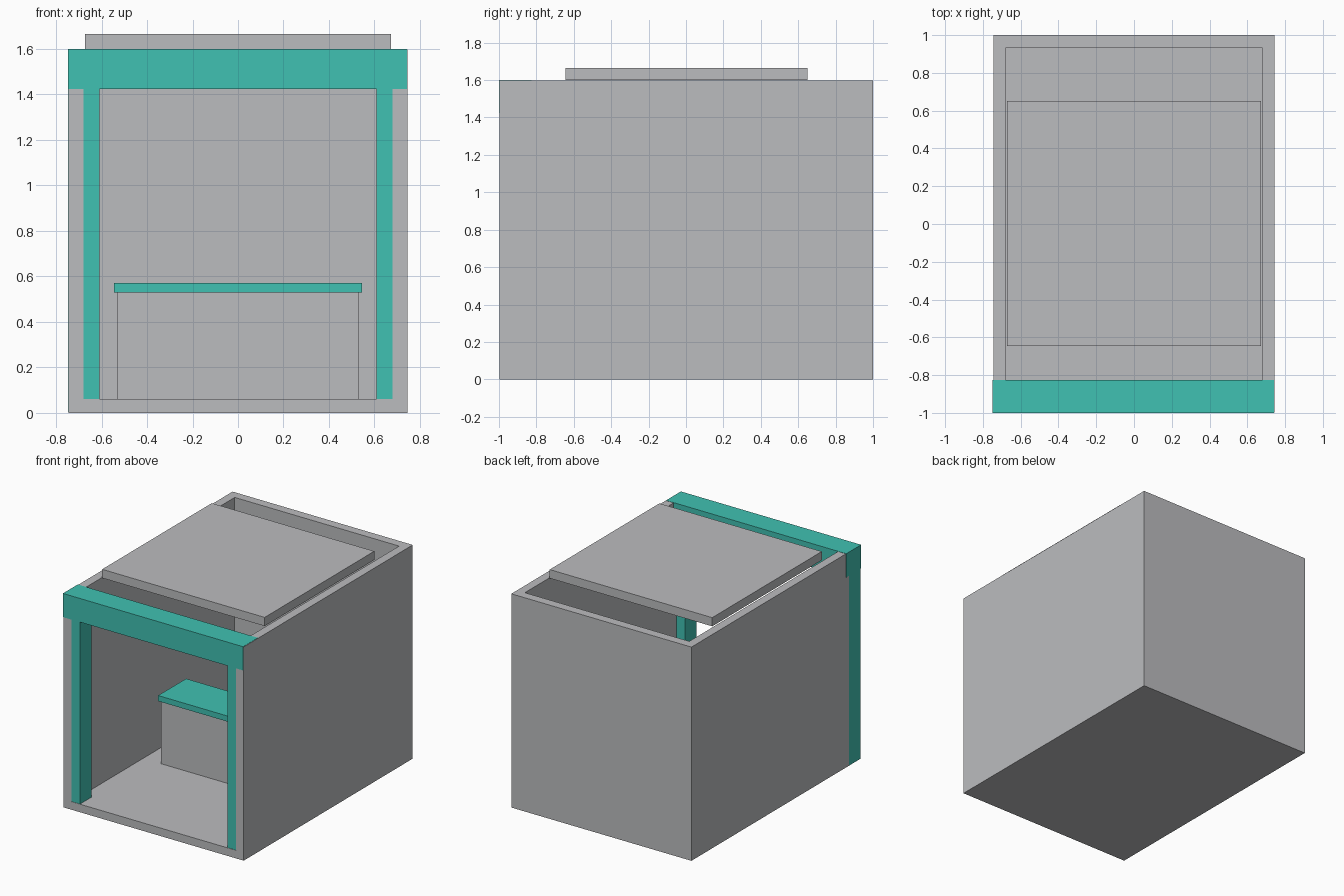
import bpy
import bmesh
from mathutils import Vector

default = bpy.data.objects.get("Cube")
if default:
    bpy.data.objects.remove(default, do_unlink=True)


def make_material(name, colour):
    mat = bpy.data.materials.new(name)
    mat.use_nodes = True
    mat.diffuse_color = colour
    mat.node_tree.nodes["Principled BSDF"].inputs["Base Color"].default_value = colour
    return mat


grey = make_material("plain_grey", (0.50, 0.505, 0.52, 1))
teal = make_material("teal_trim", (0.051, 0.533, 0.445, 1))


def box(name, low, high, mat):
    """Axis-aligned box between two opposite corners."""
    low, high = Vector(low), Vector(high)
    bm = bmesh.new()
    bmesh.ops.create_cube(bm, size=1)
    bmesh.ops.scale(bm, vec=high - low, verts=bm.verts)
    bmesh.ops.translate(bm, vec=(low + high) / 2, verts=bm.verts)
    mesh = bpy.data.meshes.new(name)
    bm.to_mesh(mesh)
    bm.free()
    mesh.materials.append(mat)
    obj = bpy.data.objects.new(name, mesh)
    bpy.context.collection.objects.link(obj)
    return obj


HALF_X, FRONT, BACK, TOP = 0.745, -0.997, 1.0, 1.598
INNER_X, INNER_BACK, FLOOR = 0.68, 0.932, 0.06
GAP = 0.003  # keeps trim faces from lying exactly on wall faces

# Room shell: solid block hollowed out through the front and the top
shell = box("room_shell", (-HALF_X, FRONT, 0), (HALF_X, BACK, TOP), grey)
cutter = box("room_cutter", (-INNER_X, -2, FLOOR), (INNER_X, INNER_BACK, 2), grey)
cutter.hide_render = True
hollow = shell.modifiers.new("hollow", "BOOLEAN")
hollow.operation = "DIFFERENCE"
hollow.solver = "EXACT"
hollow.object = cutter
bpy.context.view_layer.objects.active = shell
bpy.ops.object.modifier_apply(modifier=hollow.name)
bpy.data.objects.remove(cutter, do_unlink=True)

# Entrance columns: the right one shows on the outer wall, the left one is behind it
box("right_column", (-HALF_X - GAP, FRONT + GAP, GAP), (-0.61, -0.86, 1.5), teal)
box("left_column", (0.61, FRONT + GAP, GAP), (HALF_X - GAP, -0.86, 1.5), teal)

# Header beam across the entrance
box("header_beam", (-HALF_X - GAP, -1, 1.423), (HALF_X - GAP, -0.825, 1.6), teal)

# Floating roof panel
box("roof_panel", (-0.672, -0.645, 1.6), (0.672, 0.65, 1.665), grey)

# Counter with an overhanging top
box("counter_body", (-0.53, -0.15, FLOOR), (0.53, 0.15, 0.53), grey)
box("counter_top", (-0.545, -0.165, 0.53), (0.545, 0.165, 0.572), teal)
